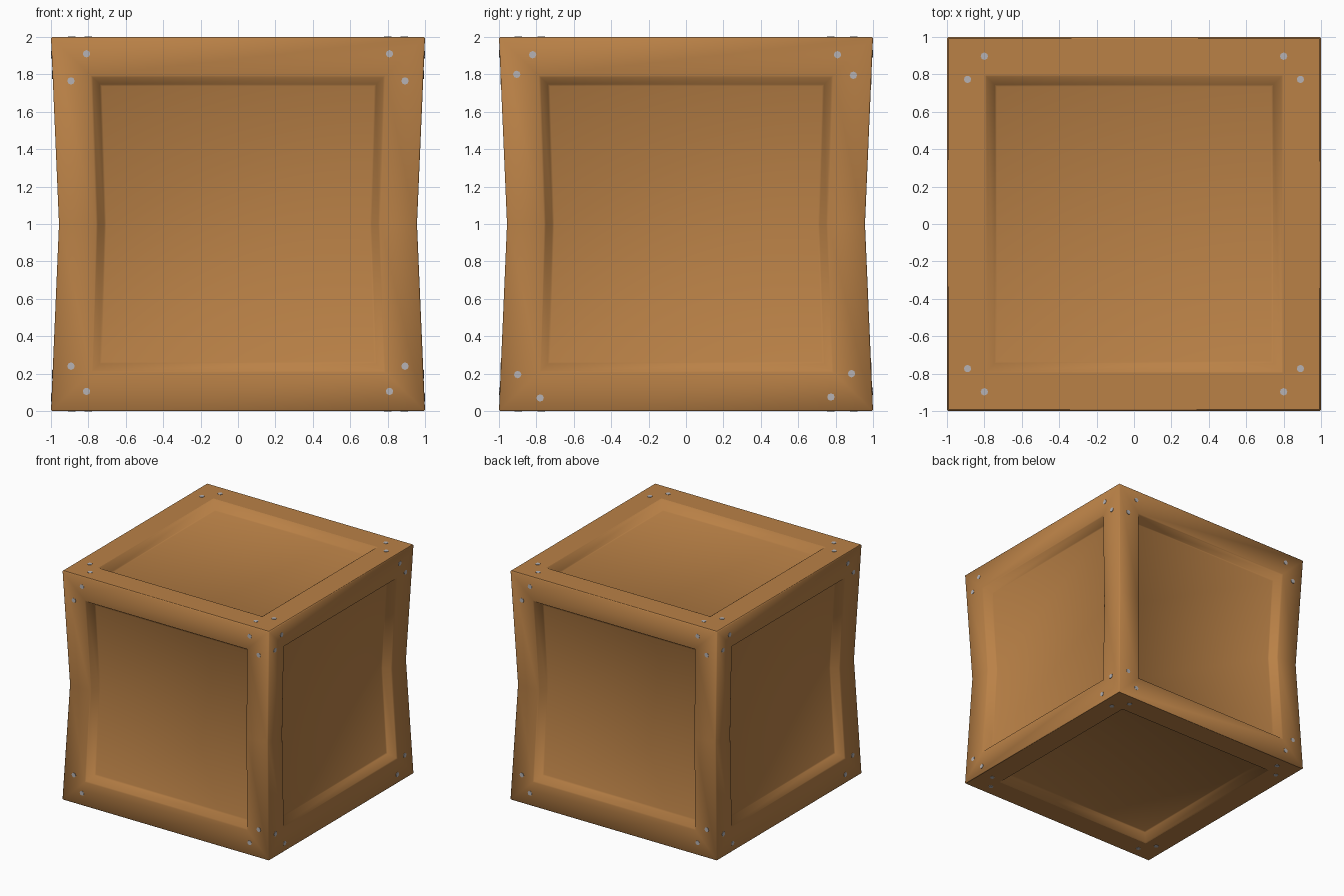
import bpy, bmesh
from mathutils import Matrix, Vector

old = bpy.data.objects.get("Cube")
if old:
    bpy.data.objects.remove(old)


def material(name, rgb):
    m = bpy.data.materials.new(name)
    m.use_nodes = True
    m.diffuse_color = (*rgb, 1)
    m.node_tree.nodes["Principled BSDF"].inputs["Base Color"].default_value = (*rgb, 1)
    return m


def finish(bm, name, mat):
    me = bpy.data.meshes.new(name)
    bm.to_mesh(me)
    bm.free()
    me.materials.append(mat)
    ob = bpy.data.objects.new(name, me)
    bpy.context.collection.objects.link(ob)
    return ob


wood = material("warm wood", (0.49, 0.22, 0.062))
steel = material("rivet steel", (0.47, 0.45, 0.46))


def waist(z):
    """Horizontal scale of the crate at height z: pinched in the middle."""
    return 1 - 0.043 * (1 - min(1, abs(z - 1)))


# Rivet layouts: two near each corner of a face
front = [(s * a, b) for s in (-1, 1) for a, b in
         ((0.81, 0.91), (0.893, 0.765), (0.893, -0.76), (0.81, -0.895))]
side = [(-0.82, 0.905), (0.81, 0.905), (-0.905, 0.8), (0.895, 0.795),
        (-0.9, -0.805), (0.885, -0.8), (-0.78, -0.93), (0.775, -0.925)]
cap = [(s * a, t * b) for s in (-1, 1) for t in (-1, 1)
       for a, b in ((0.8, 0.897), (0.89, 0.773))]

# Each face: right direction, up direction, outward direction, rivet layout
X, Y, Z = Vector((1, 0, 0)), Vector((0, 1, 0)), Vector((0, 0, 1))
faces = {"front": (X, Z, -Y, front), "back": (-X, Z, Y, front),
         "right": (-Y, Z, -X, side), "left": (Y, Z, X, side),
         "top": (X, Y, Z, cap), "bottom": (X, -Y, -Z, cap)}

# Crate body: on each face a frame, a sloping rebate and a sunken panel
bm = bmesh.new()
for right, up, out, spots in faces.values():
    rings = [[bm.verts.new(Z + right * a * r + up * b * r + out * (1 - sink))
              for a, b in ((-1, -1), (1, -1), (1, 1), (-1, 1))]
             for r, sink in ((1, 0), (0.787, 0), (0.743, 0.07))]
    for outer, inner in zip(rings, rings[1:]):
        for i in range(4):
            j = (i + 1) % 4
            bm.faces.new((outer[i], outer[j], inner[j], inner[i]))
    bm.faces.new(rings[-1])
bmesh.ops.remove_doubles(bm, verts=bm.verts[:], dist=0.001)

# Fine chamfer along every straight rim and panel edge
straight = [e for e in bm.edges
            if sum(abs(c) > 0.01 for c in e.verts[0].co - e.verts[1].co) == 1]
bmesh.ops.bevel(bm, geom=straight, offset=0.007, segments=1, affect='EDGES')

# Fold line at mid height, then pinch the sides
bmesh.ops.bisect_plane(bm, geom=bm.verts[:] + bm.edges[:] + bm.faces[:],
                       plane_co=(0, 0, 1), plane_no=(0, 0, 1))
for v in bm.verts:
    k = waist(v.co.z)
    v.co.x *= k
    v.co.y *= k

# Smooth shading, with the flat top and bottom frames kept crisp
bm.normal_update()
for f in bm.faces:
    f.smooth = True
for e in bm.edges:
    flat = [abs(f.normal.z) > 0.99 and abs(f.calc_center_median().z - 1) > 0.99
            for f in e.link_faces]
    e.smooth = not (any(flat) and not all(flat))
finish(bm, "crate_body", wood)

# Rivets: low flat studs set into the frames
for name, (right, up, out, spots) in faces.items():
    bm = bmesh.new()
    frame = Matrix((right, up, out)).transposed().to_4x4()
    for a, b in spots:
        pos = Z + right * a + up * b
        pos += out * ((waist(pos.z) if out.z == 0 else 1) - 1)
        pos += out
        bmesh.ops.create_cone(bm, cap_ends=True, segments=8, radius1=0.02,
                              radius2=0.02, depth=0.006,
                              matrix=Matrix.Translation(pos) @ frame)
    finish(bm, name + "_rivets", steel)
